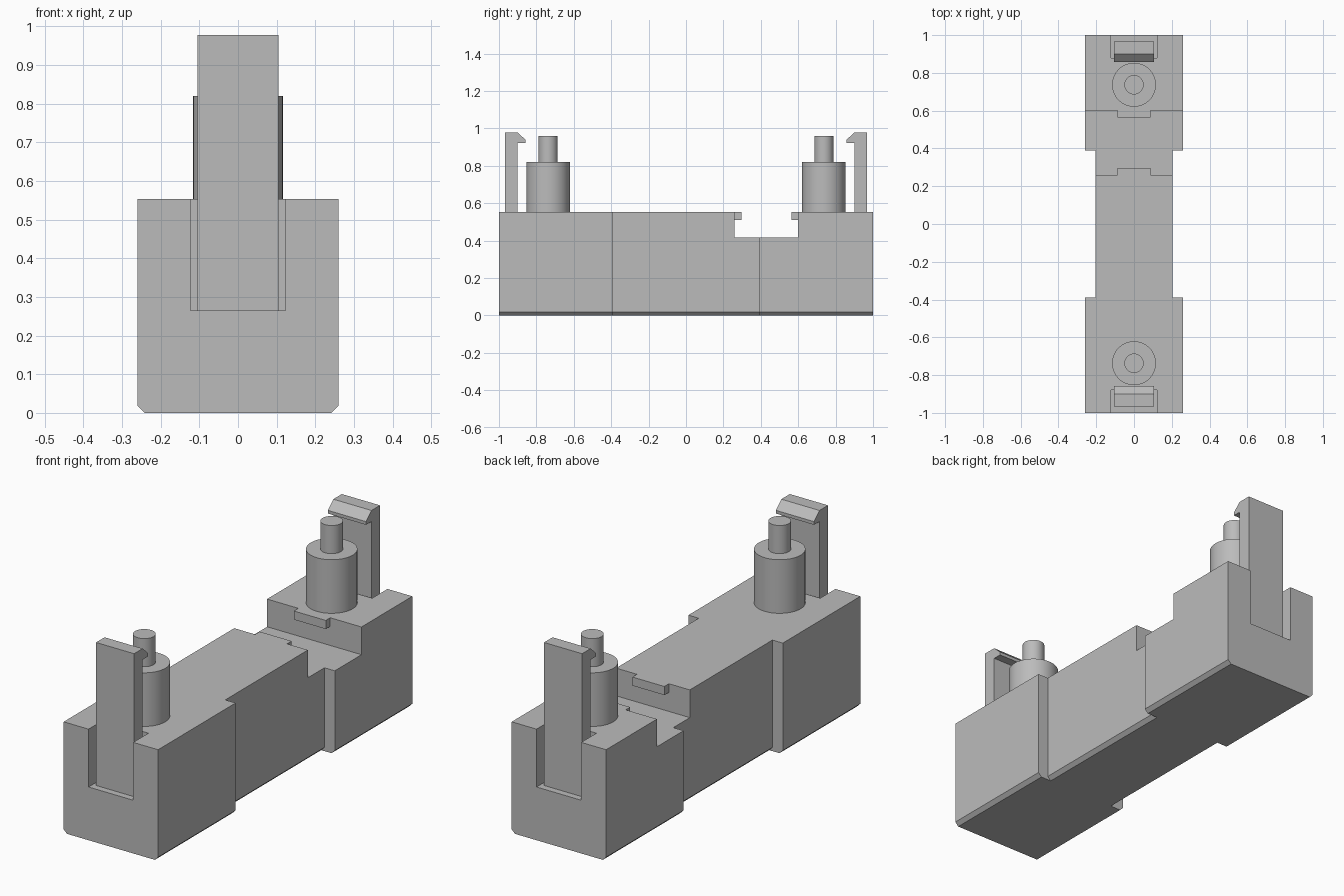
import bpy, bmesh
from mathutils import Vector

cube = bpy.data.objects.get("Cube")
if cube:
    bpy.data.objects.remove(cube, do_unlink=True)

grey = bpy.data.materials.new("plain grey")
grey.use_nodes = True
colour = (0.5, 0.5, 0.5, 1)
grey.diffuse_color = colour
grey.node_tree.nodes["Principled BSDF"].inputs["Base Color"].default_value = colour

TOP = 0.553       # top of the housing
WAIST = 0.39      # half length of the narrow middle
SLOT_FLOOR = 0.265


def prism(name, outline, axis, lo, hi):
    """Extrude an outline along x (points are y, z) or y (points are x, z)."""
    bm = bmesh.new()
    place = (lambda a, b: (lo, a, b)) if axis == "x" else (lambda a, b: (a, lo, b))
    face = bm.faces.new([bm.verts.new(place(a, b)) for a, b in outline])
    result = bmesh.ops.extrude_face_region(bm, geom=[face])
    moved = [v for v in result["geom"] if isinstance(v, bmesh.types.BMVert)]
    shift = Vector((hi - lo, 0, 0)) if axis == "x" else Vector((0, hi - lo, 0))
    bmesh.ops.translate(bm, verts=moved, vec=shift)
    bmesh.ops.recalc_face_normals(bm, faces=bm.faces[:])
    mesh = bpy.data.meshes.new(name)
    bm.to_mesh(mesh)
    bm.free()
    obj = bpy.data.objects.new(name, mesh)
    bpy.context.collection.objects.link(obj)
    mesh.materials.append(grey)
    return obj


def box(name, half_width, y0, y1, z0, z1):
    outline = [(y0, z0), (y1, z0), (y1, z1), (y0, z1)]
    return prism(name, outline, "x", -half_width, half_width)


def block(name, w, y0, y1, c=0.018):
    """Housing section with chamfered bottom edges."""
    outline = [(-w + c, 0), (w - c, 0), (w, c), (w, TOP), (-w, TOP), (-w, c)]
    return prism(name, outline, "y", y0, y1)


def combine(target, tool, operation):
    mod = target.modifiers.new("boolean", "BOOLEAN")
    mod.operation = operation
    mod.solver = "EXACT"
    mod.object = tool
    bpy.context.view_layer.objects.active = target
    bpy.ops.object.modifier_apply(modifier=mod.name)
    bpy.data.objects.remove(tool, do_unlink=True)


def cylinder(name, radius, y, z0, z1):
    bpy.ops.mesh.primitive_cylinder_add(vertices=64, radius=radius, depth=z1 - z0,
                                        location=(0, y, (z0 + z1) / 2))
    obj = bpy.context.object
    obj.name = name
    obj.data.materials.append(grey)
    bpy.ops.object.shade_smooth_by_angle()


# Housing: narrow waist between two wide ends
housing = block("housing", 0.203, -WAIST - 0.05, WAIST + 0.05)
for y0, y1 in ((-1, -WAIST), (WAIST, 1)):
    combine(housing, block("wide_end", 0.26, y0, y1), "UNION")

# Cross channel and the clip slots in both ends
combine(housing, box("channel_cutter", 0.4, 0.26, 0.6, 0.415, 0.7), "DIFFERENCE")
for y0, y1 in ((-1.1, -0.88), (0.88, 1.1)):
    combine(housing, box("slot_cutter", 0.123, y0, y1, SLOT_FLOOR, 0.7), "DIFFERENCE")

# Small retaining lips overhanging the channel
box("front_lip", 0.088, 0.26, 0.296, 0.51, TOP)
box("back_lip", 0.088, 0.565, 0.6, 0.51, TOP)

# Hooked clips and stepped posts, one of each at both ends
hook = [(0.967, SLOT_FLOOR), (0.967, 0.977), (0.9, 0.977), (0.857, 0.938),
        (0.857, 0.922), (0.9, 0.922), (0.9, SLOT_FLOOR)]
for side, s in (("front", -1), ("back", 1)):
    prism(side + "_clip", [(s * y, z) for y, z in hook], "x", -0.105, 0.105)
    cylinder(side + "_post", 0.116, s * 0.737, TOP, 0.82)
    cylinder(side + "_pin", 0.051, s * 0.737, 0.82, 0.96)
